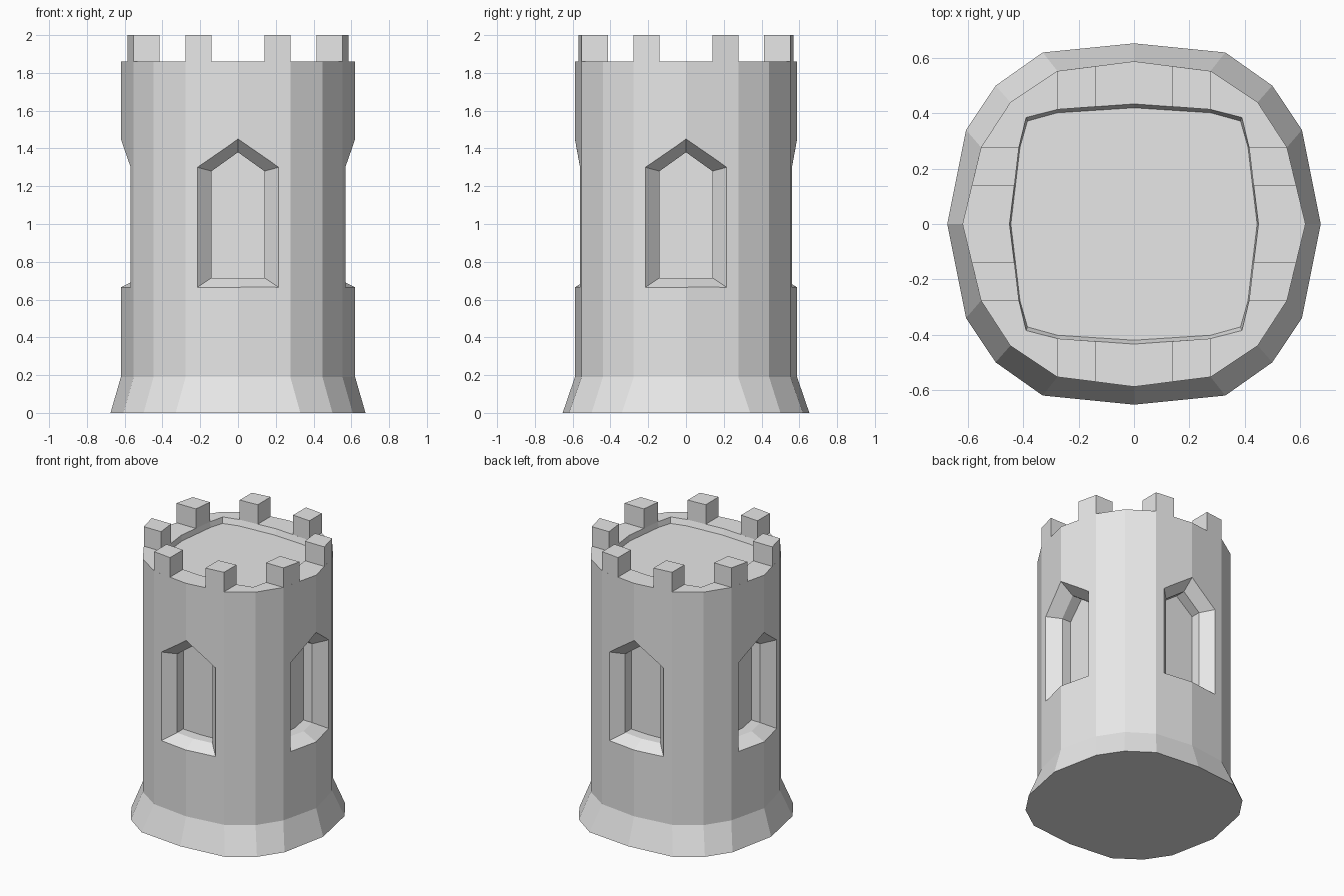
import bpy
import bmesh

cube = bpy.data.objects.get("Cube")
if cube:
    bpy.data.objects.remove(cube)

stone = bpy.data.materials.new("light grey stone")
stone.use_nodes = True
stone.diffuse_color = (0.8, 0.8, 0.8, 1)
stone.node_tree.nodes["Principled BSDF"].inputs["Base Color"].default_value = (0.8, 0.8, 0.8, 1)


def loft(name, rings):
    """Join equal-length rings of points and cap both ends."""
    bm = bmesh.new()
    loops = [[bm.verts.new(p) for p in ring] for ring in rings]
    for a, b in zip(loops, loops[1:]):
        for i in range(len(a)):
            j = (i + 1) % len(a)
            bm.faces.new((a[i], a[j], b[j], b[i]))
    bm.faces.new(loops[0][::-1])
    bm.faces.new(loops[-1])
    bmesh.ops.recalc_face_normals(bm, faces=bm.faces[:])
    mesh = bpy.data.meshes.new(name)
    bm.to_mesh(mesh)
    bm.free()
    mesh.materials.append(stone)
    obj = bpy.data.objects.new(name, mesh)
    bpy.context.collection.objects.link(obj)
    return obj


def outline(quarter, z):
    """Mirror a quarter outline (+x axis to +y axis) into a closed ring."""
    half = quarter + [(-x, y) for x, y in quarter[-2::-1]]
    full = half + [(x, -y) for x, y in half[-2:0:-1]]
    return [(x, y, z) for x, y in full]


# Quarter outlines of the tower
foot = [(0.675, 0), (0.607, 0.34), (0.5, 0.5), (0.33, 0.62), (0, 0.653)]
wall = [(0.62, 0), (0.553, 0.277), (0.447, 0.44), (0.277, 0.553), (0, 0.588)]
rim = [(0.45, 0), (0.416, 0.277), (0.39, 0.385), (0.277, 0.414), (0, 0.434)]
floor = [(0.445, 0), (0.412, 0.277), (0.385, 0.372), (0.277, 0.402), (0, 0.42)]
TOP = 1.86

# Flared foot, wall, rim and sunken floor
tower = loft("tower", [outline(foot, 0), outline(wall, 0.19), outline(wall, TOP),
                       outline(rim, TOP), outline(floor, TOP - 0.04)])


def arch(w, low, side, peak, mid, edge):
    """Pointed window ring as (across, depth, height)."""
    return [(-w, edge, low), (0, mid, low), (w, edge, low),
            (w, edge, side), (0, mid, peak), (-w, edge, side)]


def window_rings(mid, edge, bevel_mid, back_mid):
    outer = arch(0.215, 0.665, 1.30, 1.45, mid, edge)
    bevel = arch(0.14, 0.715, 1.28, 1.38, bevel_mid, 0.49)
    back = arch(0.14, 0.715, 1.28, 1.38, back_mid, 0.42)
    # Continue the bevel outside the wall for a clean cut
    outside = [tuple(o + 0.5 * (o - b) for o, b in zip(p, q)) for p, q in zip(outer, bevel)]
    return [outside, bevel, back]


# Pointed window recesses on the four sides
front_rings = window_rings(0.588, 0.561, 0.505, 0.43)
side_rings = window_rings(0.62, 0.568, 0.52, 0.445)
for side, rings, place in (
        ("front", front_rings, lambda a, d, z: (a, -d, z)),
        ("back", front_rings, lambda a, d, z: (a, d, z)),
        ("left", side_rings, lambda a, d, z: (d, a, z)),
        ("right", side_rings, lambda a, d, z: (-d, a, z))):
    cutter = loft(side + "_window_cutter", [[place(*p) for p in ring] for ring in rings])
    cutter.hide_render = True
    cutter.hide_viewport = True
    cut = tower.modifiers.new(side + "_window", 'BOOLEAN')
    cut.operation = 'DIFFERENCE'
    cut.solver = 'EXACT'
    cut.object = cutter

# Battlement blocks, two per side, flush with the wall
side_block = [(0.432, 0.14), (0.586, 0.14), (0.553, 0.277), (0.416, 0.277)]
front_block = [(0.14, 0.424), (0.14, 0.57), (0.277, 0.553), (0.277, 0.414)]
for label, block in (("side", side_block), ("front_back", front_block)):
    for sx in (1, -1):
        for sy in (1, -1):
            loft(label + "_battlement",
                 [[(x * sx, y * sy, z) for x, y in block] for z in (TOP, 2.0)])
